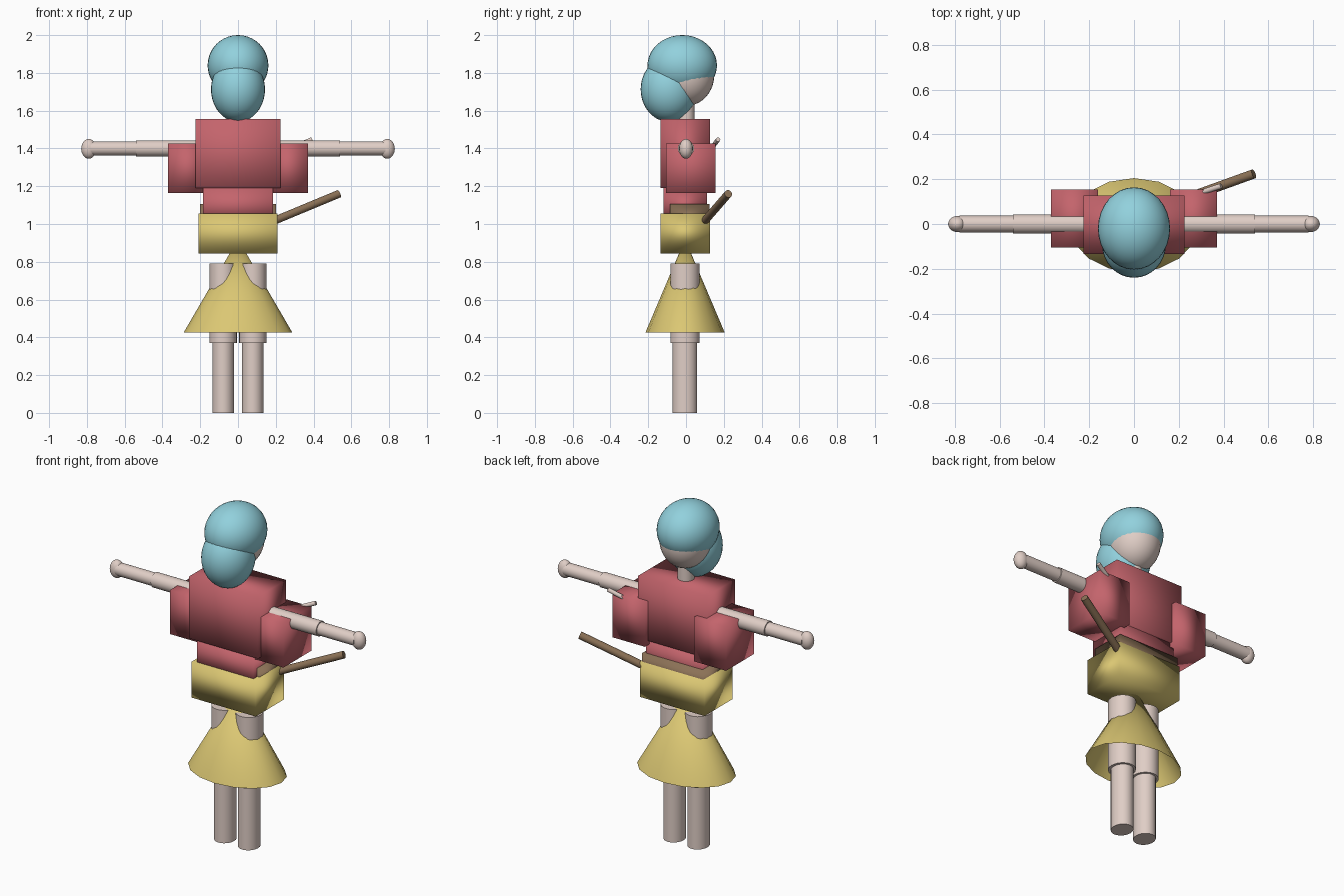
import bpy
from mathutils import Vector

cube = bpy.data.objects.get("Cube")
if cube:
    bpy.data.objects.remove(cube, do_unlink=True)


def material(name, r, g, b):
    """Flat material from display values, stored as linear."""
    color = [((c / 255 + 0.055) / 1.055) ** 2.4 for c in (r, g, b)] + [1]
    mat = bpy.data.materials.new(name)
    mat.use_nodes = True
    mat.diffuse_color = color
    bsdf = next(n for n in mat.node_tree.nodes if n.type == "BSDF_PRINCIPLED")
    bsdf.inputs["Base Color"].default_value = color
    return mat


skin = material("pale skin", 224, 206, 198)
hair = material("light blue hair", 146, 209, 221)
red = material("muted red cloth", 196, 100, 108)
yellow = material("yellow cloth", 219, 199, 115)
brown = material("brown leather", 139, 113, 86)


def finish(name, mat, angle=None):
    obj = bpy.context.object
    obj.name = name
    obj.data.materials.append(mat)
    if angle is None:
        bpy.ops.object.shade_smooth()
    else:
        bpy.ops.object.shade_smooth_by_angle(angle=angle)
    return obj


def box(name, mat, low, high):
    """Soft-shaded block between two corners."""
    low, high = Vector(low), Vector(high)
    bpy.ops.mesh.primitive_cube_add(size=1, location=(low + high) / 2)
    bpy.context.object.scale = high - low
    return finish(name, mat)


def ball(name, mat, center, radii):
    bpy.ops.mesh.primitive_uv_sphere_add(segments=32, ring_count=20, radius=1, location=center)
    bpy.context.object.scale = radii
    return finish(name, mat)


def rod(name, mat, start, end, radius, stretch=1.0):
    """Cylinder between two points."""
    start, end = Vector(start), Vector(end)
    axis = end - start
    bpy.ops.mesh.primitive_cylinder_add(vertices=24, radius=radius, depth=axis.length,
                                        location=(start + end) / 2)
    obj = bpy.context.object
    obj.rotation_euler = axis.to_track_quat("Z", "Y").to_euler()
    obj.scale.y = stretch
    return finish(name, mat, 0.7)


# Head and hair
ball("head", skin, (0, 0, 1.79), (0.14, 0.15, 0.165))
ball("hair_cap", hair, (0, -0.02, 1.84), (0.161, 0.184, 0.16))
ball("hair_bun", hair, (0, -0.09, 1.713), (0.143, 0.15, 0.172))
rod("neck", skin, (0, 0, 1.5), (0, 0, 1.68), 0.045)

# Torso
box("chest", red, (-0.225, -0.135, 1.19), (0.225, 0.127, 1.555))
box("belly", red, (-0.185, -0.12, 1.0), (0.185, 0.11, 1.195))
box("belt", brown, (-0.2, -0.085, 0.98), (0.2, 0.124, 1.105))
box("hip_cloth", yellow, (-0.21, -0.135, 0.845), (0.21, 0.127, 1.055))

# Flared skirt, open underneath
bpy.ops.mesh.primitive_cone_add(vertices=16, radius1=1, radius2=0, depth=0.495,
                                end_fill_type="NOTHING", location=(0, -0.005, 0.6725))
bpy.context.object.scale = (0.288, 0.21, 1)
finish("skirt", yellow, 0.9)

# Sleeves, arms and legs
for side, s in (("left", 1), ("right", -1)):
    inner, outer = sorted((0.16 * s, 0.37 * s))
    box(side + "_sleeve", red, (inner, -0.105, 1.165), (outer, 0.155, 1.425))
    rod(side + "_upper_arm", skin, (0.2 * s, 0, 1.4), (0.54 * s, 0, 1.4), 0.043)
    rod(side + "_forearm", skin, (0.5 * s, 0, 1.4), (0.78 * s, 0, 1.4), 0.037)
    ball(side + "_hand", skin, (0.79 * s, 0, 1.398), (0.04, 0.036, 0.052))
    rod(side + "_thigh", skin, (0.079 * s, -0.006, 0.37), (0.079 * s, -0.006, 0.79), 0.073, 1.06)
    rod(side + "_shin", skin, (0.078 * s, -0.006, 0), (0.078 * s, -0.006, 0.42), 0.058, 1.12)

# Carried stick and the small peg on the sleeve
rod("stick", brown, (0.15, 0.085, 1.0), (0.535, 0.224, 1.16), 0.021)
rod("peg", skin, (0.29, 0.138, 1.405), (0.39, 0.17, 1.447), 0.012)
